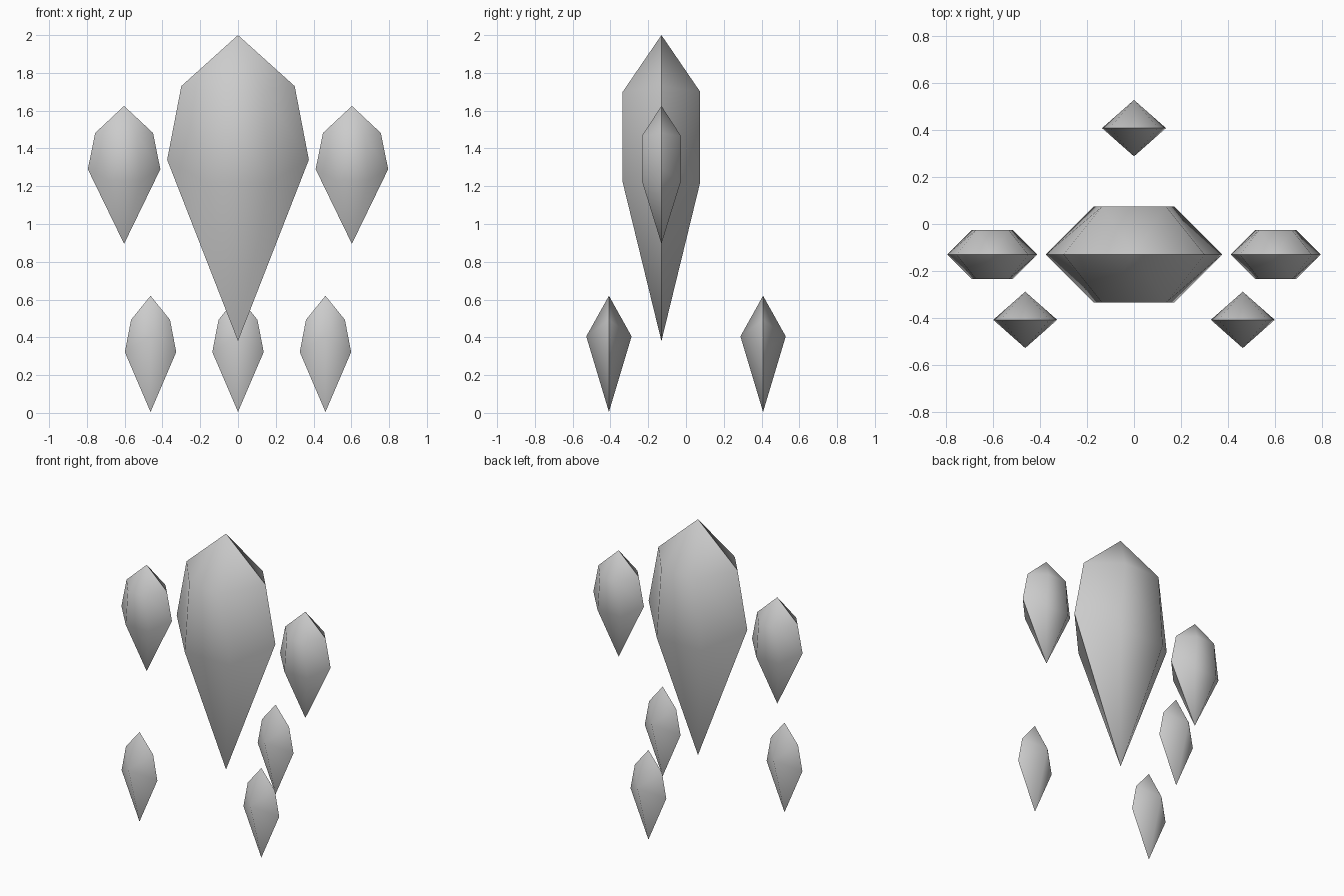
import bpy
import bmesh

cube = bpy.data.objects.get("Cube")
if cube:
    bpy.data.objects.remove(cube, do_unlink=True)

# One plain grey for every crystal
grey = bpy.data.materials.new("stone_grey")
grey.use_nodes = True
COLOUR = (0.6, 0.6, 0.6, 1.0)
grey.diffuse_color = COLOUR
bsdf = next(n for n in grey.node_tree.nodes if n.type == 'BSDF_PRINCIPLED')
bsdf.inputs["Base Color"].default_value = COLOUR


def crystal(name, centre, top, bottom, upper, lower, depth, front_up, front_low):
    """Shard with sharp side edges and smooth front and back.
    upper, lower: (half width, z) of the side corners.
    front_up, front_low: (half width, z) of the front corners; equal zero-width
    corners collapse into a single point."""
    bm = bmesh.new()

    def ring(side, front):
        (w, z), (f, fz) = side, front
        pts = [(w, 0, z), (f, depth, fz), (-f, depth, fz),
               (-w, 0, z), (-f, -depth, fz), (f, -depth, fz)]
        return [bm.verts.new(p) for p in pts]

    apex, tip = bm.verts.new((0, 0, top)), bm.verts.new((0, 0, bottom))
    a, b = ring(upper, front_up), ring(lower, front_low)
    for i in range(6):
        j = (i + 1) % 6
        bm.faces.new((apex, a[i], a[j]))
        bm.faces.new((a[i], b[i], b[j], a[j]))
        bm.faces.new((tip, b[j], b[i]))
    bmesh.ops.remove_doubles(bm, verts=bm.verts[:], dist=0.0005)
    bmesh.ops.recalc_face_normals(bm, faces=bm.faces[:])

    # Smooth everywhere except along the side outline
    for face in bm.faces:
        face.smooth = True
    for edge in bm.edges:
        edge.smooth = not all(abs(v.co.y) < 0.001 for v in edge.verts)

    mesh = bpy.data.meshes.new(name)
    bm.to_mesh(mesh)
    bm.free()
    mesh.materials.append(grey)
    obj = bpy.data.objects.new(name, mesh)
    obj.location = (centre[0], centre[1], 0)
    bpy.context.collection.objects.link(obj)


# Large body crystal
crystal("body_crystal", (0, -0.13), 2.0, 0.38, (0.30, 1.73), (0.375, 1.34),
        0.205, (0.136, 1.70), (0.17, 1.22))

# Pair of floating side crystals
for name, x in (("left_arm_crystal", 0.603), ("right_arm_crystal", -0.603)):
    crystal(name, (x, -0.13), 1.625, 0.895, (0.153, 1.482), (0.192, 1.29),
            0.104, (0.07, 1.465), (0.087, 1.23))

# Three small foot crystals
for name, x, y in (("left_foot_crystal", 0.463, -0.408),
                   ("right_foot_crystal", -0.463, -0.408),
                   ("back_foot_crystal", 0, 0.408)):
    crystal(name, (x, y), 0.62, 0.005, (0.103, 0.493), (0.136, 0.322),
            0.12, (0, 0.405), (0, 0.405))
